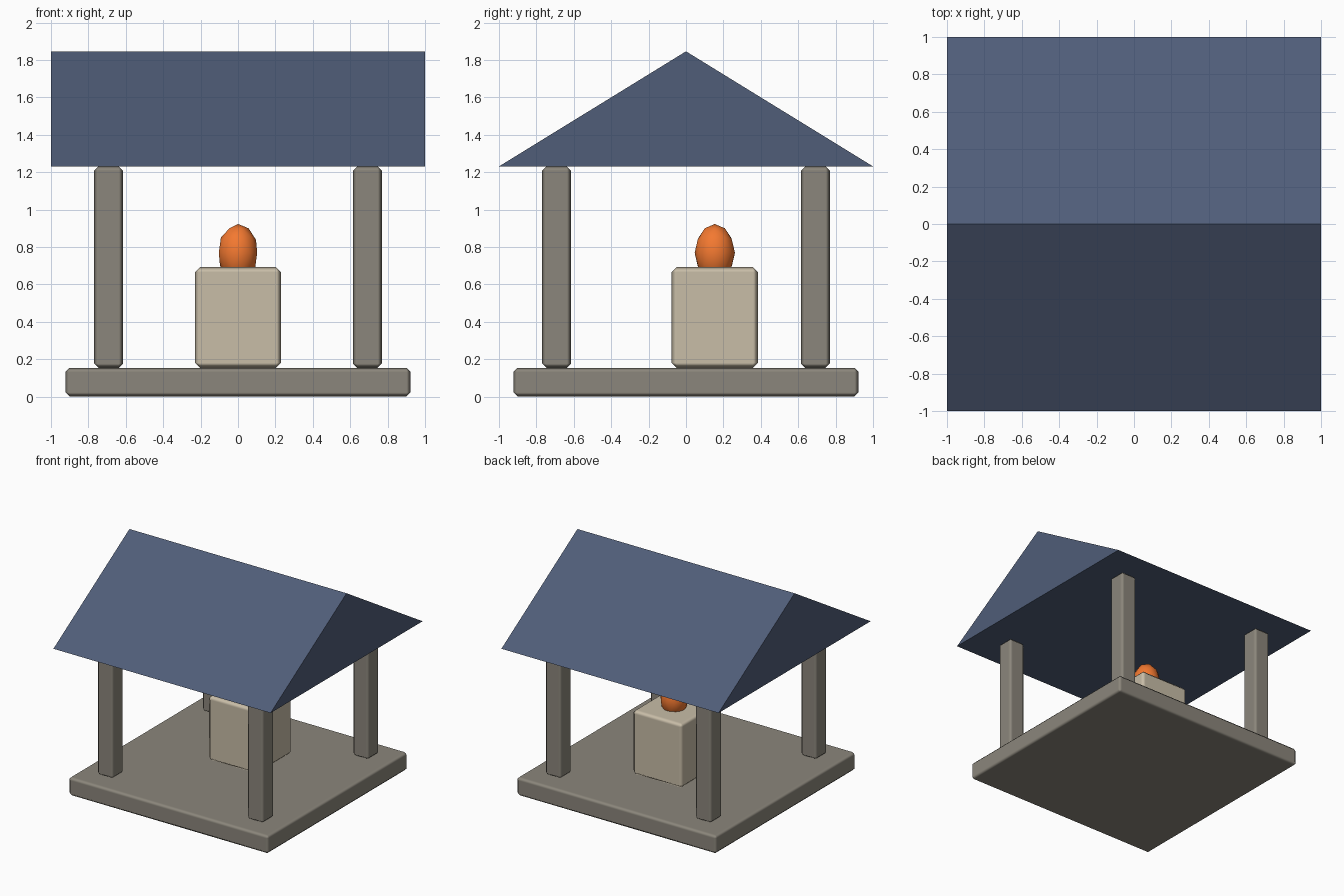
import bpy
import bmesh

if "Cube" in bpy.data.objects:
    bpy.data.objects.remove(bpy.data.objects["Cube"])


def material(name, rgb):
    m = bpy.data.materials.new(name)
    m.diffuse_color = (*rgb, 1)
    m.use_nodes = True
    m.node_tree.nodes["Principled BSDF"].inputs["Base Color"].default_value = m.diffuse_color
    return m


stone = material("stone", (0.26, 0.24, 0.20))
pale_stone = material("pale_stone", (0.58, 0.51, 0.39))
slate = material("slate_blue", (0.08, 0.11, 0.19))
orange = material("flame_orange", (0.90, 0.19, 0.03))


def chamfered_box(name, x, y, z0, z1, width, mat, bevel=0.023):
    """Square block from z0 to z1 with softly shaded chamfers."""
    bpy.ops.mesh.primitive_cube_add(size=1, location=(x, y, (z0 + z1) / 2))
    ob = bpy.context.object
    ob.name = name
    ob.scale = (width, width, z1 - z0)
    bpy.ops.object.transform_apply(location=False, rotation=False, scale=True)
    bpy.ops.object.shade_smooth()
    mod = ob.modifiers.new("chamfer", 'BEVEL')
    mod.width = bevel
    mod.segments = 1
    mod.harden_normals = True
    ob.data.materials.append(mat)
    return ob


FLOOR, EAVES, RIDGE = 0.154, 1.231, 1.846

# Base slab
chamfered_box("base_slab", 0, 0, 0, FLOOR, 1.846, stone)

# Four corner posts
for sx, side in ((-1, "left"), (1, "right")):
    for sy, end in ((-1, "front"), (1, "back")):
        chamfered_box(f"{end}_{side}_post", sx * 0.692, sy * 0.692,
                      FLOOR, EAVES, 0.154, stone)

# Altar block, set towards the back
chamfered_box("altar_block", 0, 0.154, FLOOR, 0.692, 0.4615, pale_stone, 0.027)

# Flame: stretched low-poly ball sunk into the altar
bpy.ops.mesh.primitive_ico_sphere_add(subdivisions=2, radius=1,
                                      location=(0, 0.154, 0.769))
flame = bpy.context.object
flame.name = "flame"
flame.scale = (0.1077, 0.1077, 0.154)
bpy.ops.object.transform_apply(location=False, rotation=False, scale=True)
bpy.ops.object.shade_smooth()
flame.data.materials.append(orange)

# Gable roof: solid triangular prism, ridge along x
bm = bmesh.new()
gable = bm.faces.new([bm.verts.new((-1, y, z)) for y, z in
                      ((-1, EAVES), (1, EAVES), (0, RIDGE))])
ext = bmesh.ops.extrude_face_region(bm, geom=[gable], use_keep_orig=True)
bmesh.ops.translate(bm, vec=(2, 0, 0),
                    verts=[g for g in ext["geom"] if isinstance(g, bmesh.types.BMVert)])
bmesh.ops.recalc_face_normals(bm, faces=bm.faces)
mesh = bpy.data.meshes.new("gable_roof")
bm.to_mesh(mesh)
bm.free()
mesh.materials.append(slate)
bpy.context.collection.objects.link(bpy.data.objects.new("gable_roof", mesh))
